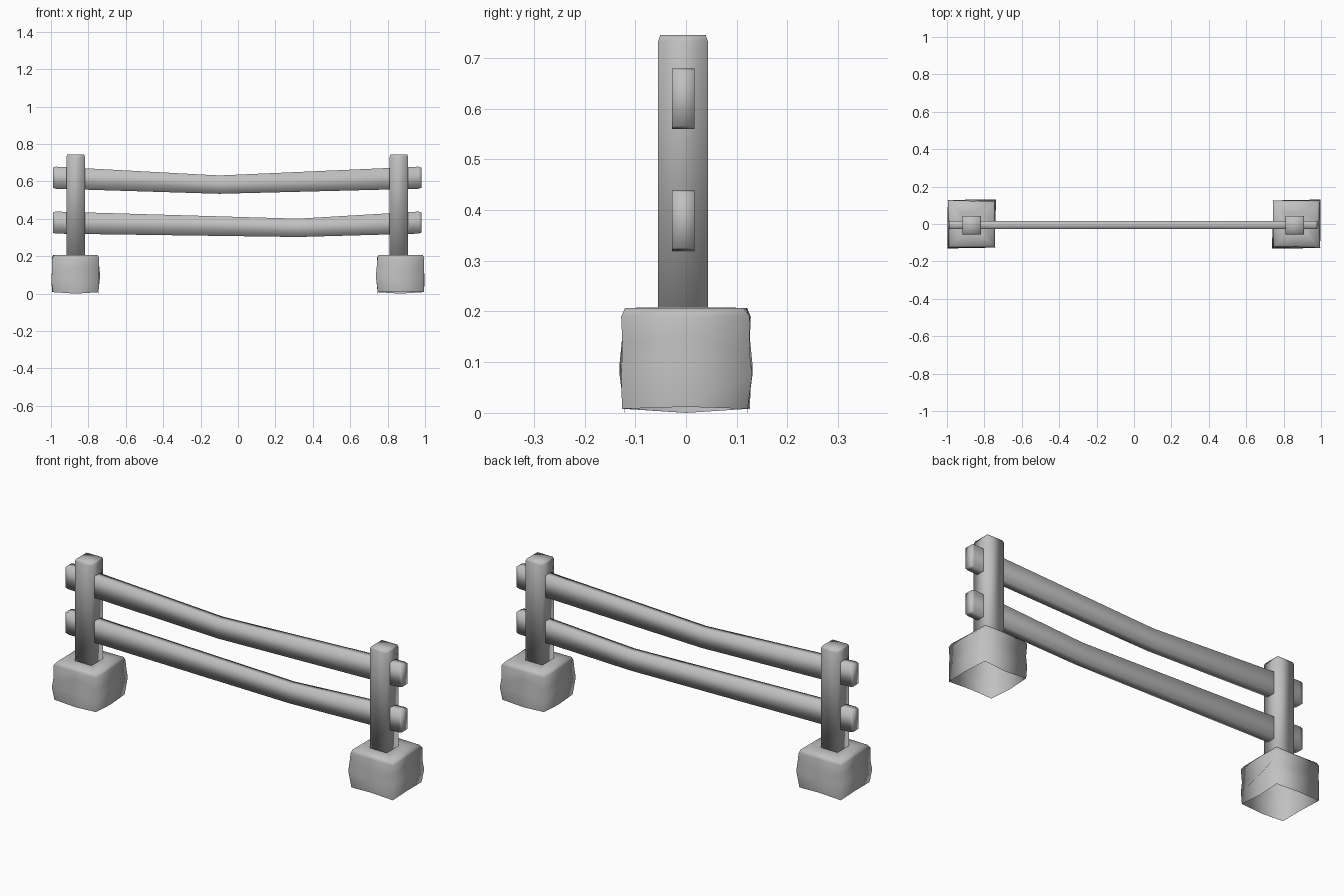
import bpy, bmesh, math, random

cube = bpy.data.objects.get("Cube")
if cube:
    bpy.data.objects.remove(cube, do_unlink=True)

grey = bpy.data.materials.new("plain grey")
grey.use_nodes = True
grey.diffuse_color = (0.53, 0.53, 0.53, 1)
bsdf = next(n for n in grey.node_tree.nodes if n.type == "BSDF_PRINCIPLED")
bsdf.inputs["Base Color"].default_value = grey.diffuse_color
bsdf.inputs["Roughness"].default_value = 0.8


def loft(name, rings, cap_start=True, cap_end=True):
    """Skin a list of closed rings into one smooth-shaded object."""
    bm = bmesh.new()
    rows = [[bm.verts.new(p) for p in ring] for ring in rings]
    n = len(rows[0])
    for a, b in zip(rows, rows[1:]):
        for i in range(n):
            j = (i + 1) % n
            bm.faces.new((a[i], a[j], b[j], b[i]))
    if cap_start:
        bm.faces.new(rows[0][::-1])
    if cap_end:
        bm.faces.new(rows[-1])
    bmesh.ops.recalc_face_normals(bm, faces=bm.faces)
    for f in bm.faces:
        f.smooth = True
    mesh = bpy.data.meshes.new(name)
    bm.to_mesh(mesh)
    bm.free()
    mesh.materials.append(grey)
    obj = bpy.data.objects.new(name, mesh)
    bpy.context.collection.objects.link(obj)
    return obj


CORNERS = [(-1, -1), (1, -1), (1, 1), (-1, 1)]
SQUARE = [(-1, -1), (0, -1), (1, -1), (1, 0), (1, 1), (0, 1), (-1, 1), (-1, 0)]


# Square posts with a tiny rounded top
def post(name, x):
    levels = [(0.17, 0.049), (0.733, 0.049), (0.745, 0.045)]
    loft(name, [[(x + r * u, -0.006 + r * v, z) for u, v in CORNERS]
                for z, r in levels])


# Rough stone footings, open underneath
def footing(name, x, turn):
    rng = random.Random(4)
    levels = [(0.008, 0.126), (0.085, 0.131), (0.135, 0.125),
              (0.19, 0.128), (0.207, 0.119), (0.208, 0.06)]
    rings = []
    for k, (z, r) in enumerate(levels):
        ring = []
        for i, (u, v) in enumerate(SQUARE):
            middle = i % 2
            size = r * rng.uniform(0.95, 1.01)
            if k == 2 and middle:
                size *= 0.94
            height = z
            if k == 0:
                height = 0.0 if i in (1, 3) else z + 0.004 * middle
            elif k < 3:
                height += rng.uniform(-0.02, 0.02)
            ring.append((x + turn * size * u, turn * size * v, height))
        rings.append(ring)
    loft(name, rings, cap_start=False)


# Flat rails that sag at one kink
def rail(name, middle_z, kink_x, kink_z):
    stations = [(-0.99, middle_z, 0.054), (-0.975, middle_z, 0.059),
                (kink_x, kink_z, 0.049),
                (0.965, middle_z, 0.059), (0.98, middle_z, 0.054)]
    loft(name, [[(x, -0.0055 + 0.0225 * u, z + h * v) for u, v in CORNERS]
                for x, z, h in stations])


for side, x, turn in (("right", -0.868, 1), ("left", 0.86, -1)):
    post(side + "_post", x)
    footing(side + "_footing", -turn * 0.868, turn)

rail("upper_rail", 0.62, -0.1, 0.583)
rail("lower_rail", 0.38, 0.32, 0.352)
